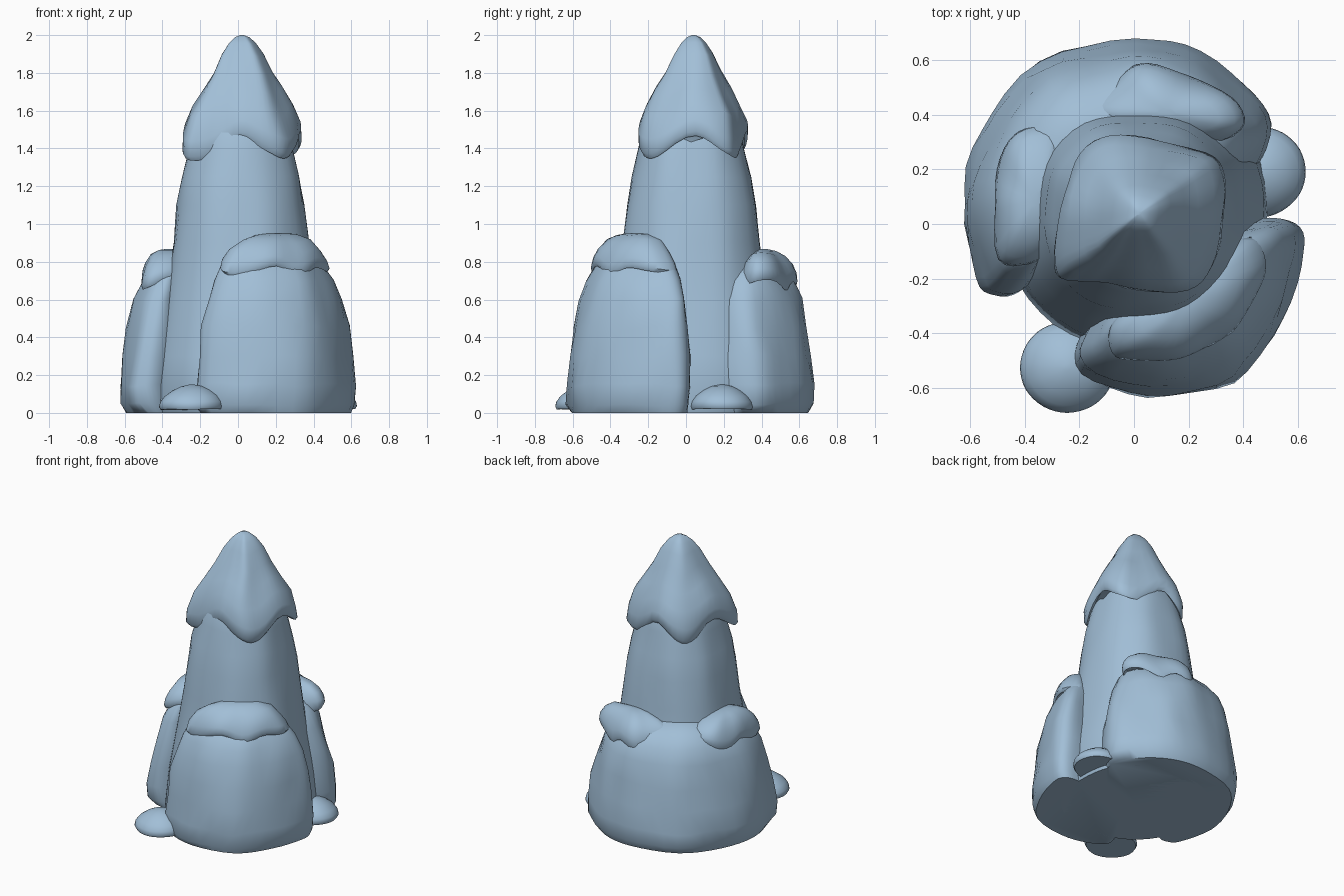
import bpy, bmesh, math
from mathutils import Vector, noise

cube = bpy.data.objects.get("Cube")
if cube:
    bpy.data.objects.remove(cube, do_unlink=True)

rock = bpy.data.materials.new("pale_blue_rock")
rock.use_nodes = True
COLOUR = (0.36, 0.52, 0.68, 1)
rock.diffuse_color = COLOUR
rock.node_tree.nodes["Principled BSDF"].inputs["Base Color"].default_value = COLOUR


def rounded_square(centre, a, b, power=2.0, count=12):
    """Evenly turned points on a superellipse."""
    points = []
    for i in range(count):
        t = 2 * math.pi * i / count
        c, s = math.cos(t), math.sin(t)
        r = (abs(c) ** power + abs(s) ** power) ** (-1 / power)
        points.append((centre[0] + a * r * c, centre[1] + b * r * s))
    return points


def smooth_loop(points, steps=4):
    """Closed Catmull-Rom curve through the points."""
    pts = [Vector(p) for p in points]
    n = len(pts)
    loop = []
    for i in range(n):
        p, q, r, s = (pts[(i + k) % n] for k in (-1, 0, 1, 2))
        for step in range(steps):
            t = step / steps
            loop.append(q + (r - p) * t / 2 + (p - q * 2.5 + r * 2 - s / 2) * t * t
                        + (q * 1.5 - r * 1.5 + (s - p) / 2) * t ** 3)
    return loop


def mound(name, centre, outline, levels, rough=0.02, drip=0.0):
    """Loft a footprint up through levels of (z, scale about the centre).
    drip scallops the lower rim, in four waves around the centre."""
    bm = bmesh.new()
    middle = Vector(centre)
    loop = smooth_loop(outline)
    low, high = levels[0][0], levels[-1][0]
    rings = []
    for z, scale in levels:
        ring = []
        fade = min(1, max(0, (high - z) / (high - low))) ** 1.5
        for point in loop:
            offset = point - middle
            p = (middle + offset * scale).to_3d()
            p.z = z + drip * fade * math.cos(4 * math.atan2(offset.y, offset.x))
            if z > 0:
                p += noise.noise_vector(p * 5) * rough * min(1, scale * 1.5)
            p.z = max(p.z, 0)
            ring.append(bm.verts.new(p))
        rings.append(ring)
    count = len(loop)
    for lower, upper in zip(rings, rings[1:]):
        for i in range(count):
            j = (i + 1) % count
            bm.faces.new((lower[i], lower[j], upper[j], upper[i]))
    bm.faces.new(rings[0][::-1])
    bm.faces.new(rings[-1])
    bmesh.ops.recalc_face_normals(bm, faces=bm.faces)
    mesh = bpy.data.meshes.new(name)
    bm.to_mesh(mesh)
    bm.free()
    mesh.materials.append(rock)
    obj = bpy.data.objects.new(name, mesh)
    bpy.context.collection.objects.link(obj)
    bpy.ops.object.select_all(action="DESELECT")
    obj.select_set(True)
    bpy.context.view_layer.objects.active = obj
    bpy.ops.object.shade_smooth_by_angle(angle=math.radians(50))


# Tall central peak
peak = (0.015, 0.03)
mound("main_peak", peak, rounded_square(peak, 1, 1.01, 2.4), [
    (0, .46), (.05, .48), (.3, .455), (.6, .4), (.9, .36), (1.1, .338), (1.25, .312),
    (1.4, .275), (1.5, .255), (1.6, .2)])

# Pointed cap, drooping at its four corners
mound("peak_cap", (0.02, 0.04), [
    (.33, .05), (.325, .18), (.26, .26), (0, .32), (-.15, .3), (-.23, .2), (-.27, 0),
    (-.28, -.17), (-.2, -.21), (-.1, -.22), (.05, -.24), (.2, -.25), (.28, -.15)], [
    (1.43, .88), (1.405, .95), (1.43, 1), (1.5, .99), (1.6, .88), (1.7, .7), (1.8, .52),
    (1.9, .37), (1.96, .23), (1.99, .12), (2, .03)], drip=.06)

# Broad shoulder behind the peak, ending in a valley at each side
mound("back_shoulder", (-0.1, 0.2), [
    (-.42, -.25), (-.5, -.26), (-.57, -.2), (-.63, .07), (-.55, .35), (-.35, .59), (0, .68),
    (.25, .63), (.44, .47), (.5, .32), (.35, .1), (0, 0), (-.3, -.13)], [
    (0, .93), (.05, .99), (.15, 1), (.3, .965), (.45, .915), (.6, .845), (.7, .76),
    (.77, .63), (.82, .42)])

# Large boulder in front
mound("front_boulder", (0.15, -0.2), [
    (-.2, -.54), (.05, -.63), (.37, -.57), (.54, -.35), (.62, -.12), (.61, -.01), (.5, .02),
    (.25, -.02), (-.05, -.2), (-.19, -.4)], [
    (0, .94), (.04, .99), (.15, 1), (.3, .97), (.45, .925), (.6, .85), (.7, .76),
    (.78, .64), (.86, .42), (.91, .2)])

# Scalloped caps on the boulder and the shoulder
mound("boulder_cap", (0.2, -0.28), [
    (-.09, -.4), (-.06, -.48), (.05, -.5), (.2, -.49), (.36, -.4), (.46, -.25), (.49, -.13),
    (.43, -.05), (.28, -.1), (.1, -.22), (-.04, -.32)], [
    (.77, .86), (.75, .95), (.77, 1), (.81, .96), (.86, .84), (.91, .62), (.94, .37),
    (.95, .12)], drip=.025)
SHOULDER_CAP = [(.7, .85), (.67, .95), (.695, 1), (.74, .98), (.79, .86), (.835, .64),
                (.86, .37), (.868, .12)]
mound("right_shoulder_cap", (-0.36, 0.09), [
    (-.5, -.13), (-.38, -.15), (-.26, -.06), (-.23, .1), (-.24, .3), (-.28, .36),
    (-.4, .345), (-.48, .27), (-.51, .1)], SHOULDER_CAP, drip=.025)
mound("left_shoulder_cap", (0.12, 0.41), [
    (-.16, .42), (-.1, .5), (-.02, .57), (.08, .58), (.25, .52), (.38, .43), (.39, .34),
    (.2, .28), (0, .3), (-.12, .36)], SHOULDER_CAP, drip=.025)

# Small stones at the foot
for name, centre in (("front_stone", (-0.245, -0.525)), ("side_stone", (0.455, 0.19))):
    mound(name, centre, rounded_square(centre, .175, .165), [
        (.02, .95), (.035, 1), (.06, .97), (.09, .84), (.12, .6), (.14, .35), (.15, .08)], .006)
